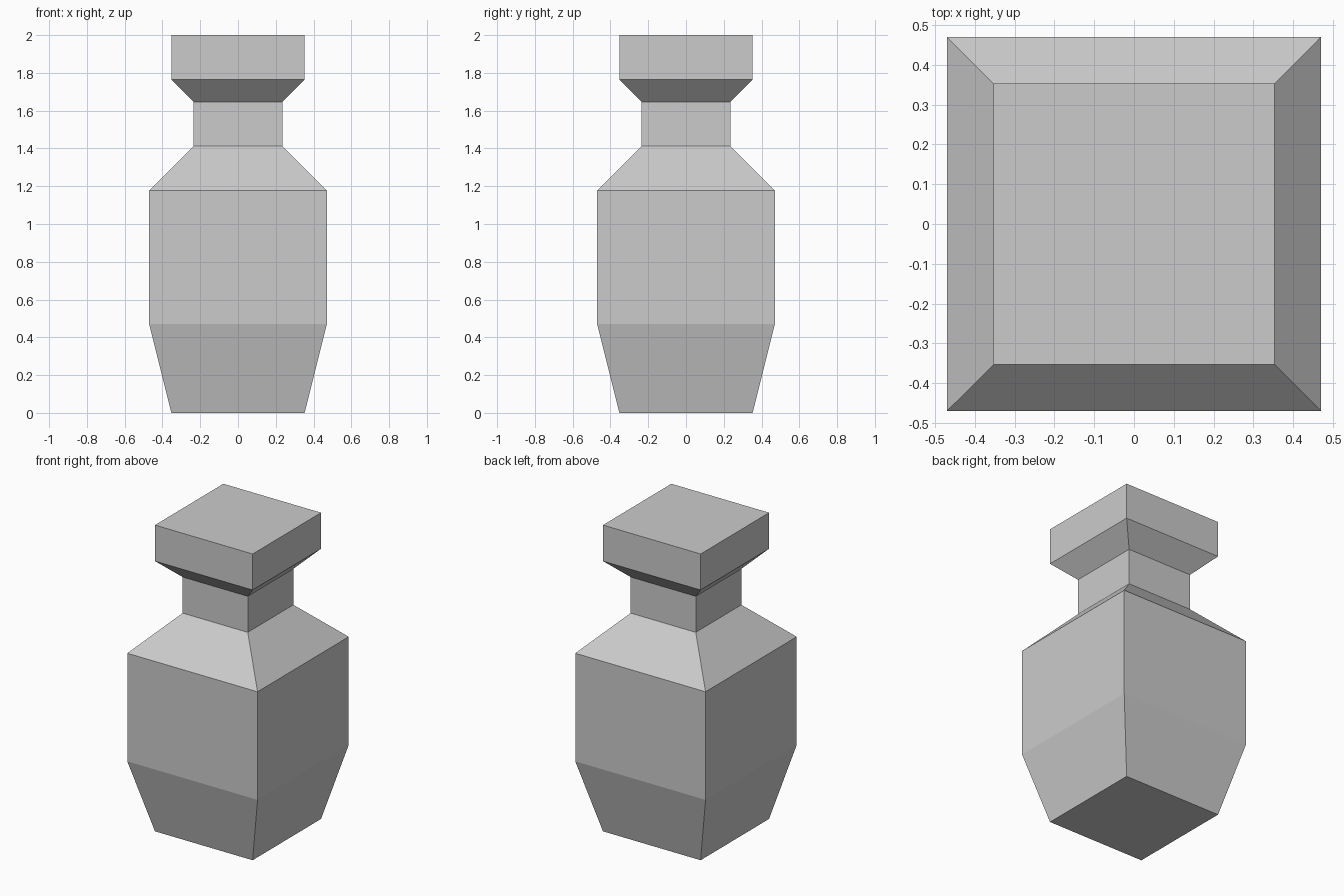
import bpy
import bmesh

# Remove the default cube
cube = bpy.data.objects.get("Cube")
if cube:
    bpy.data.objects.remove(cube, do_unlink=True)

# Plain grey material
grey = (0.6, 0.6, 0.6, 1.0)
mat = bpy.data.materials.new("plain_grey")
mat.use_nodes = True
mat.diffuse_color = grey
mat.node_tree.nodes["Principled BSDF"].inputs["Base Color"].default_value = grey

# Square profile as (half width, height) in units of 1/17 of the total height
UNIT = 2 / 17
PROFILE = [
    (3, 0),    # foot
    (4, 4),    # lower body
    (4, 10),   # upper body
    (2, 12),   # shoulder to neck
    (2, 14),   # top of neck
    (3, 15),   # flare under rim
    (3, 17),   # flat top
]
CORNERS = [(-1, -1), (1, -1), (1, 1), (-1, 1)]

# Stack of square rings joined by flat sides
bm = bmesh.new()
rings = [[bm.verts.new((sx * w * UNIT, sy * w * UNIT, h * UNIT)) for sx, sy in CORNERS]
         for w, h in PROFILE]
for low, high in zip(rings, rings[1:]):
    for i in range(4):
        j = (i + 1) % 4
        bm.faces.new((low[i], low[j], high[j], high[i]))

# Closed base and top
bm.faces.new(rings[0][::-1])
bm.faces.new(rings[-1])
bmesh.ops.recalc_face_normals(bm, faces=bm.faces)

mesh = bpy.data.meshes.new("square_vase")
bm.to_mesh(mesh)
bm.free()
mesh.materials.append(mat)
vase = bpy.data.objects.new("square_vase", mesh)
bpy.context.collection.objects.link(vase)
